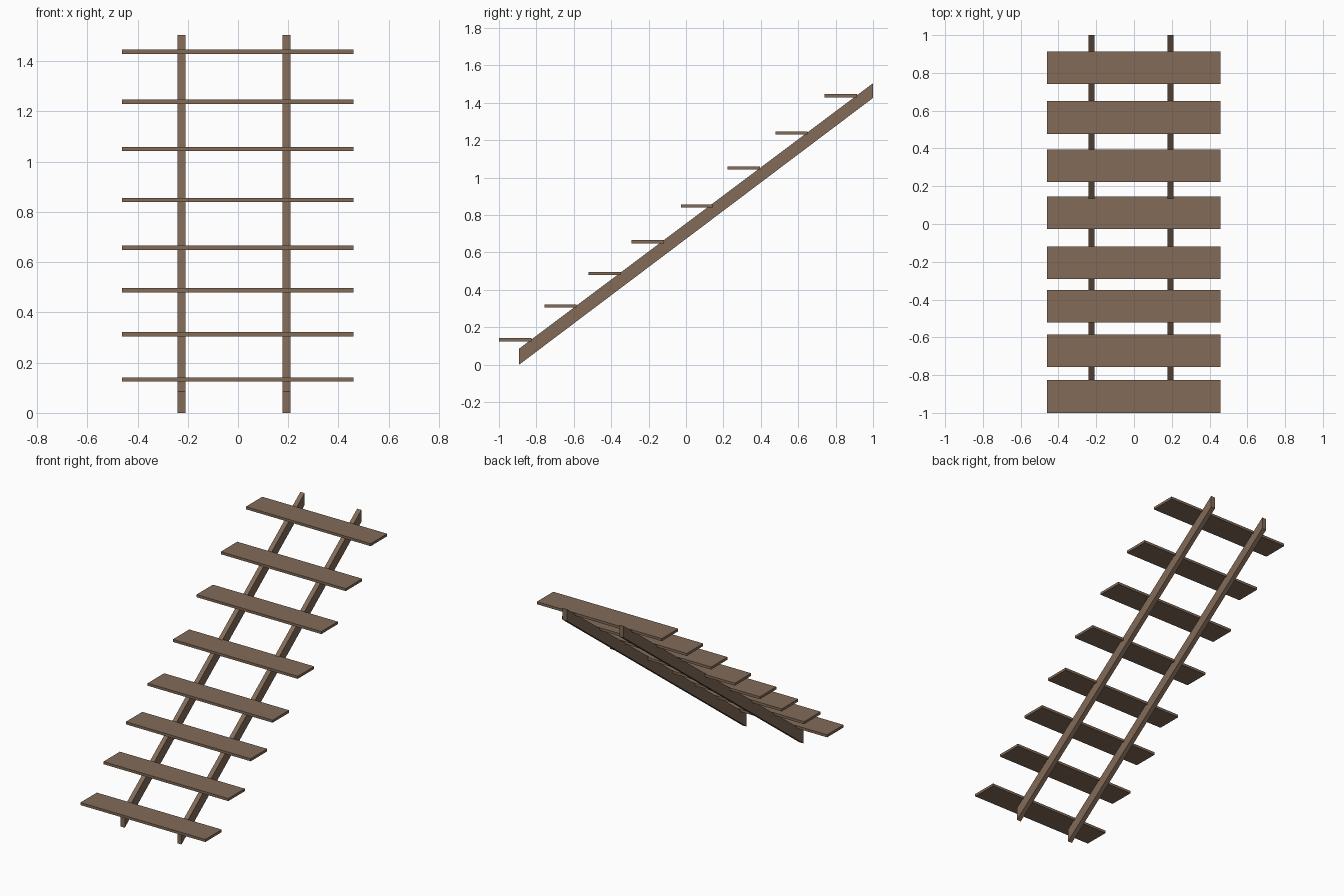
import bpy, bmesh

if "Cube" in bpy.data.objects:
    bpy.data.objects.remove(bpy.data.objects["Cube"])

wood = bpy.data.materials.new("brown wood")
wood.diffuse_color = (0.223, 0.147, 0.098, 1)
wood.use_nodes = True
wood.node_tree.nodes["Principled BSDF"].inputs["Base Color"].default_value = wood.diffuse_color


def prism(name, profile, x0, x1):
    """Extrude a (y, z) side profile from x0 to x1."""
    bm = bmesh.new()
    face = bm.faces.new([bm.verts.new((x0, y, z)) for y, z in profile])
    ext = bmesh.ops.extrude_face_region(bm, geom=[face])
    moved = [v for v in ext["geom"] if isinstance(v, bmesh.types.BMVert)]
    bmesh.ops.translate(bm, verts=moved, vec=(x1 - x0, 0, 0))
    bmesh.ops.recalc_face_normals(bm, faces=bm.faces)
    mesh = bpy.data.meshes.new(name)
    bm.to_mesh(mesh)
    bm.free()
    mesh.materials.append(wood)
    obj = bpy.data.objects.new(name, mesh)
    bpy.context.collection.objects.link(obj)
    return obj


# Two sloping stringers with upright end cuts
slope = [(-0.892, 0.0), (1.0, 1.426), (1.0, 1.505), (-0.892, 0.086)]
for name, x in (("left_stringer", -0.225), ("right_stringer", 0.193)):
    prism(name, slope, x - 0.0155, x + 0.0155)

# Eight slightly uneven treads: (centre y, centre z)
treads = [(-0.913, 0.133), (-0.671, 0.313), (-0.435, 0.488), (-0.205, 0.657),
          (0.059, 0.848), (0.308, 1.051), (0.564, 1.239), (0.827, 1.438)]
D, T = 0.0865, 0.0085  # half depth, half thickness
for i, (y, z) in enumerate(treads, 1):
    prism(f"tread_{i}", [(y - D, z - T), (y + D, z - T), (y + D, z + T), (y - D, z + T)],
          -0.461, 0.459)
